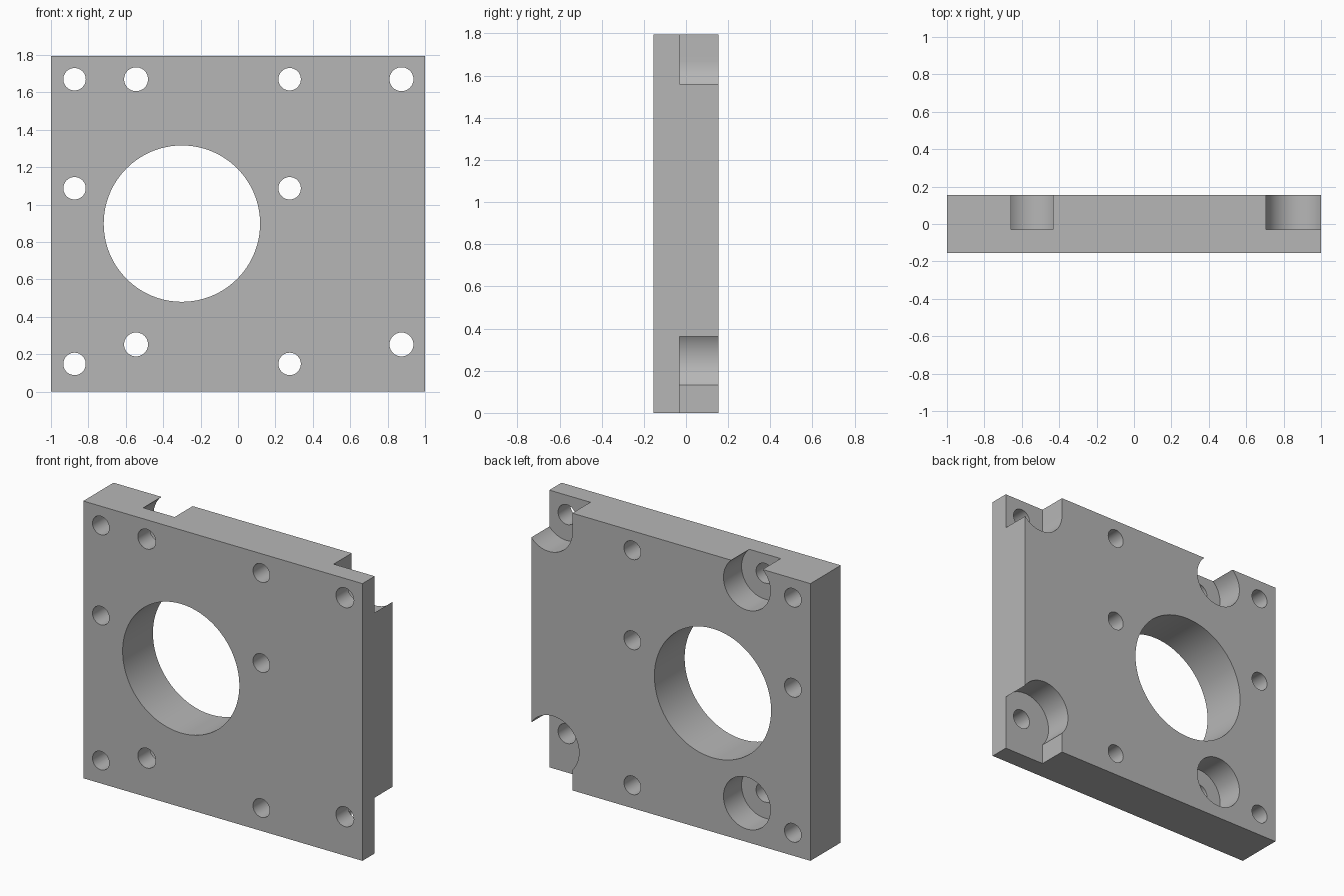
import bpy, bmesh
from math import sin, cos, radians

if "Cube" in bpy.data.objects:
    bpy.data.objects.remove(bpy.data.objects["Cube"], do_unlink=True)

HEIGHT, FRONT, BACK = 1.795, -0.155, 0.155
SEAT = -0.03          # depth of the screw seats
BEYOND = 0.3          # overshoot for cutters


def arc(x, z, r, start, end, steps):
    """Points on an arc in the XZ plane, angles in degrees."""
    angles = [radians(start + (end - start) * i / steps) for i in range(steps + 1)]
    return [(x + r * cos(a), z + r * sin(a)) for a in angles]


def circle(x, z, r, steps=64):
    return arc(x, z, r, 0, 360, steps)[:-1]


def prism(name, profile, y0, y1):
    """Extrude an XZ profile from y0 to y1."""
    bm = bmesh.new()
    face = bm.faces.new([bm.verts.new((x, y0, z)) for x, z in profile])
    out = bmesh.ops.extrude_face_region(bm, geom=[face])
    moved = [v for v in out["geom"] if isinstance(v, bmesh.types.BMVert)]
    bmesh.ops.translate(bm, verts=moved, vec=(0, y1 - y0, 0))
    bmesh.ops.recalc_face_normals(bm, faces=bm.faces)
    mesh = bpy.data.meshes.new(name)
    bm.to_mesh(mesh)
    bm.free()
    obj = bpy.data.objects.new(name, mesh)
    bpy.context.collection.objects.link(obj)
    return obj


def cut(target, profile, y0=-BEYOND, y1=BEYOND):
    """Subtract a prism from the target and discard the cutter."""
    cutter = prism("cutter", profile, y0, y1)
    cutter.hide_render = True
    mod = target.modifiers.new("cut", "BOOLEAN")
    mod.operation, mod.solver, mod.object = "DIFFERENCE", "EXACT", cutter
    bpy.ops.object.modifier_apply(modifier=mod.name)
    bpy.data.objects.remove(cutter, do_unlink=True)


# Plate
plate = prism("mounting_plate", [(-1, 0), (1, 0), (1, HEIGHT), (-1, HEIGHT)], FRONT, BACK)
bpy.context.view_layer.objects.active = plate
plate.select_set(True)

# Large central bore
cut(plate, circle(-0.30, 0.898, 0.418, 128))

# Screw seats opening to the back
for z in (0.252, 1.67):
    cut(plate, circle(-0.545, z, 0.168), SEAT, BEYOND)

# Upper corner pocket, open to the top and side
upper = arc(0.874, 1.67, 0.168, 180, 360, 32) + [(1.042, 2), (0.706, 2)]
cut(plate, upper, SEAT, BEYOND)

# Lower corner pocket, rounded above a straight-sided notch
lower = arc(0.845, 0.257, 0.187, 222, 0, 40) + [(1.032, -0.2), (0.706, -0.2)]
cut(plate, lower, SEAT, BEYOND)

# Through holes: two columns of three, and one in each seat
for x in (-0.874, 0.276):
    for z in (0.148, 1.087, 1.67):
        cut(plate, circle(x, z, 0.06, 40))
for x in (-0.545, 0.874):
    for z in (0.252, 1.67):
        cut(plate, circle(x, z, 0.064, 40))

# Grey finish
grey = bpy.data.materials.new("plain_grey")
grey.use_nodes = True
colour = (0.47, 0.47, 0.47, 1)
grey.diffuse_color = colour
grey.node_tree.nodes["Principled BSDF"].inputs["Base Color"].default_value = colour
plate.data.materials.clear()
plate.data.materials.append(grey)

bpy.ops.object.shade_smooth_by_angle(angle=radians(30))
